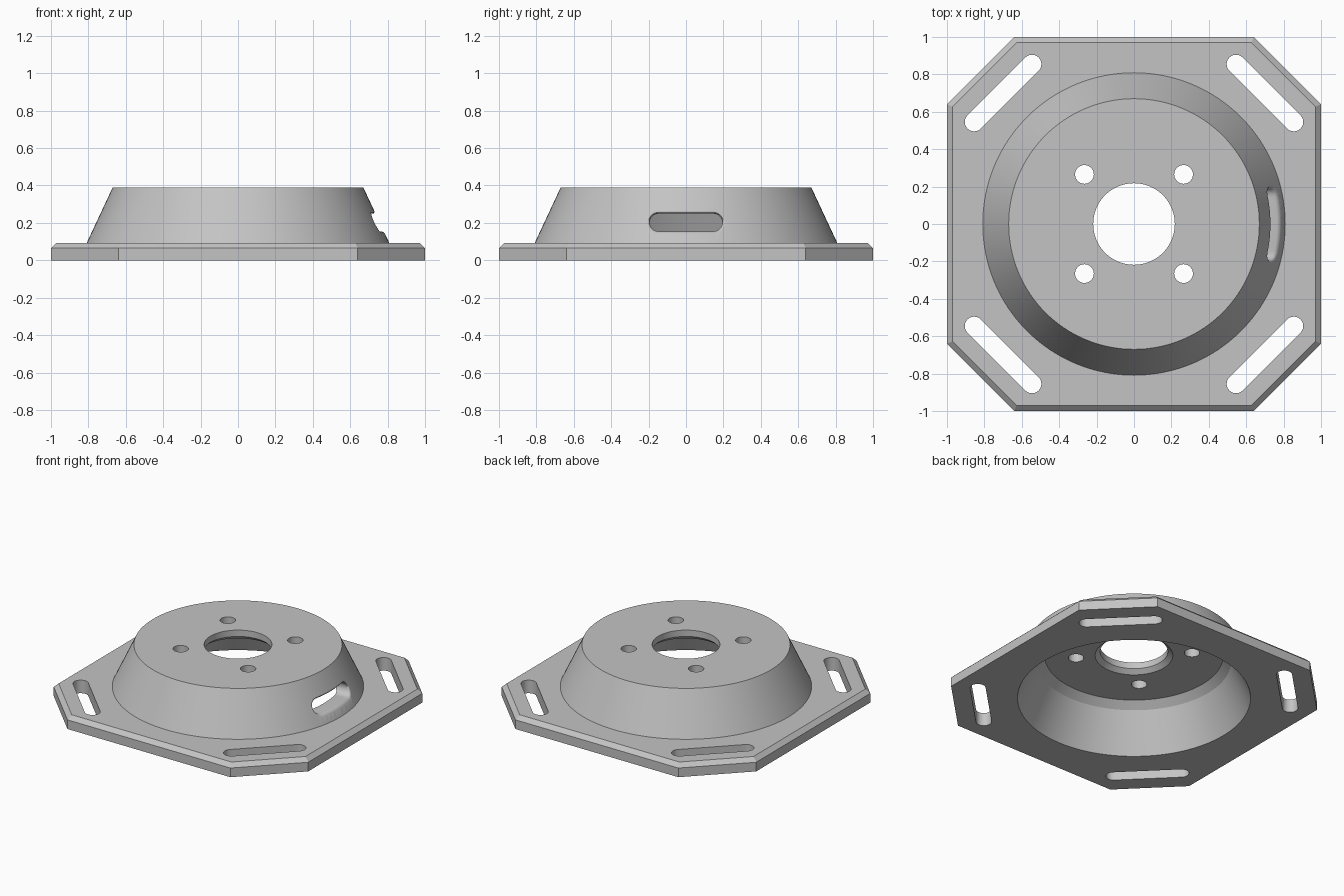
import bpy
import bmesh
import math

cube = bpy.data.objects.get("Cube")
if cube:
    bpy.data.objects.remove(cube, do_unlink=True)

grey = bpy.data.materials.new("plain grey")
grey.use_nodes = True
colour = (0.55, 0.55, 0.55, 1)
grey.diffuse_color = colour
grey.node_tree.nodes["Principled BSDF"].inputs["Base Color"].default_value = colour


def loft(name, rings):
    """Closed solid skinned through rings of points, capped at both ends."""
    bm = bmesh.new()
    loops = [[bm.verts.new(p) for p in ring] for ring in rings]
    for low, high in zip(loops, loops[1:]):
        for i in range(len(low)):
            j = (i + 1) % len(low)
            bm.faces.new((low[i], low[j], high[j], high[i]))
    bm.faces.new(loops[0])
    bm.faces.new(loops[-1])
    bmesh.ops.recalc_face_normals(bm, faces=bm.faces)
    mesh = bpy.data.meshes.new(name)
    bm.to_mesh(mesh)
    bm.free()
    mesh.materials.append(grey)
    obj = bpy.data.objects.new(name, mesh)
    bpy.context.collection.objects.link(obj)
    return obj


def turned(name, profile, x=0, y=0, sides=128):
    """Solid of revolution from (radius, height) pairs."""
    turns = [math.tau * i / sides for i in range(sides)]
    return loft(name, [[(x + r * math.cos(a), y + r * math.sin(a), z) for a in turns]
                       for r, z in profile])


def slot_outline(half, radius, steps=12):
    """Rounded slot outline, its straight sides subdivided."""
    points = []
    for side in (1, -1):
        for i in range(steps + 1):
            a = math.pi * (i / steps - 0.5)
            points.append((side * (half + radius * math.cos(a)), side * radius * math.sin(a)))
        for i in range(1, steps):
            points.append((side * half * (1 - 2 * i / steps), side * radius))
    return points


def combine(target, tool, operation):
    mod = target.modifiers.new(operation, 'BOOLEAN')
    mod.operation = operation
    mod.solver = 'EXACT'
    mod.object = tool
    bpy.context.view_layer.objects.active = target
    bpy.ops.object.modifier_apply(modifier=mod.name)
    bpy.data.objects.remove(tool, do_unlink=True)


# Octagonal flange with a chamfered top edge
def octagon(inset, z):
    a = 1 - inset
    b = 0.64 - inset * math.tan(math.pi / 8)
    return [(a, -b, z), (a, b, z), (b, a, z), (-b, a, z),
            (-a, b, z), (-a, -b, z), (-b, -a, z), (b, -a, z)]


mount = loft("mounting_flange", [octagon(0, 0), octagon(0, 0.065), octagon(0.03, 0.093)])

# Raised conical housing
TOP = 0.39
SLOPE = 0.467


def cone_radius(z):
    return 0.67 + SLOPE * (TOP - z)


combine(mount, turned("housing", [(cone_radius(0.03), 0.03), (cone_radius(TOP), TOP)]), 'UNION')

# Hollow underside with a chamfered ceiling
combine(mount, turned("cavity", [(0.75 + SLOPE * 0.1, -0.1), (0.624, 0.27), (0.575, 0.317)]),
        'DIFFERENCE')

# Centre bore, chamfered below
combine(mount, turned("bore", [(0.25, 0.29), (0.25, 0.317), (0.218, 0.345), (0.218, 0.5)]),
        'DIFFERENCE')

# Four bolt holes and four diagonal adjustment slots
for sx in (1, -1):
    for sy in (1, -1):
        combine(mount, turned("bolt_hole", [(0.05, 0.2), (0.05, 0.5)],
                              sx * 0.265, sy * 0.265, 32), 'DIFFERENCE')
        turn = math.atan2(sx, -sy)
        c, s = math.cos(turn), math.sin(turn)
        flat = [(sx * 0.7 + u * c - v * s, sy * 0.7 + u * s + v * c)
                for u, v in slot_outline(0.219, 0.05)]
        combine(mount, loft("corner_slot", [[(x, y, z) for x, y in flat] for z in (-0.1, 0.2)]),
                'DIFFERENCE')


# Side slot with a rounded lip that follows the cone
def lip(grow, depth):
    ring = []
    for y, v in slot_outline(0.147, 0.047 + grow):
        z = 0.202 + v
        ring.append((math.sqrt(cone_radius(z) ** 2 - y * y) - depth, y, z))
    return ring


outer = [(0.95, y, z) for _, y, z in lip(0.014, 0)]
inner = [(0.4, y, z) for _, y, z in lip(0, 0)]
combine(mount, loft("cable_slot", [outer, lip(0.014, 0), lip(0.007, 0.003),
                                   lip(0.002, 0.009), lip(0, 0.016), inner]), 'DIFFERENCE')

# Smooth round walls, crisp edges
bpy.ops.object.select_all(action='DESELECT')
mount.select_set(True)
bpy.context.view_layer.objects.active = mount
bpy.ops.object.shade_smooth_by_angle(angle=math.radians(20))
